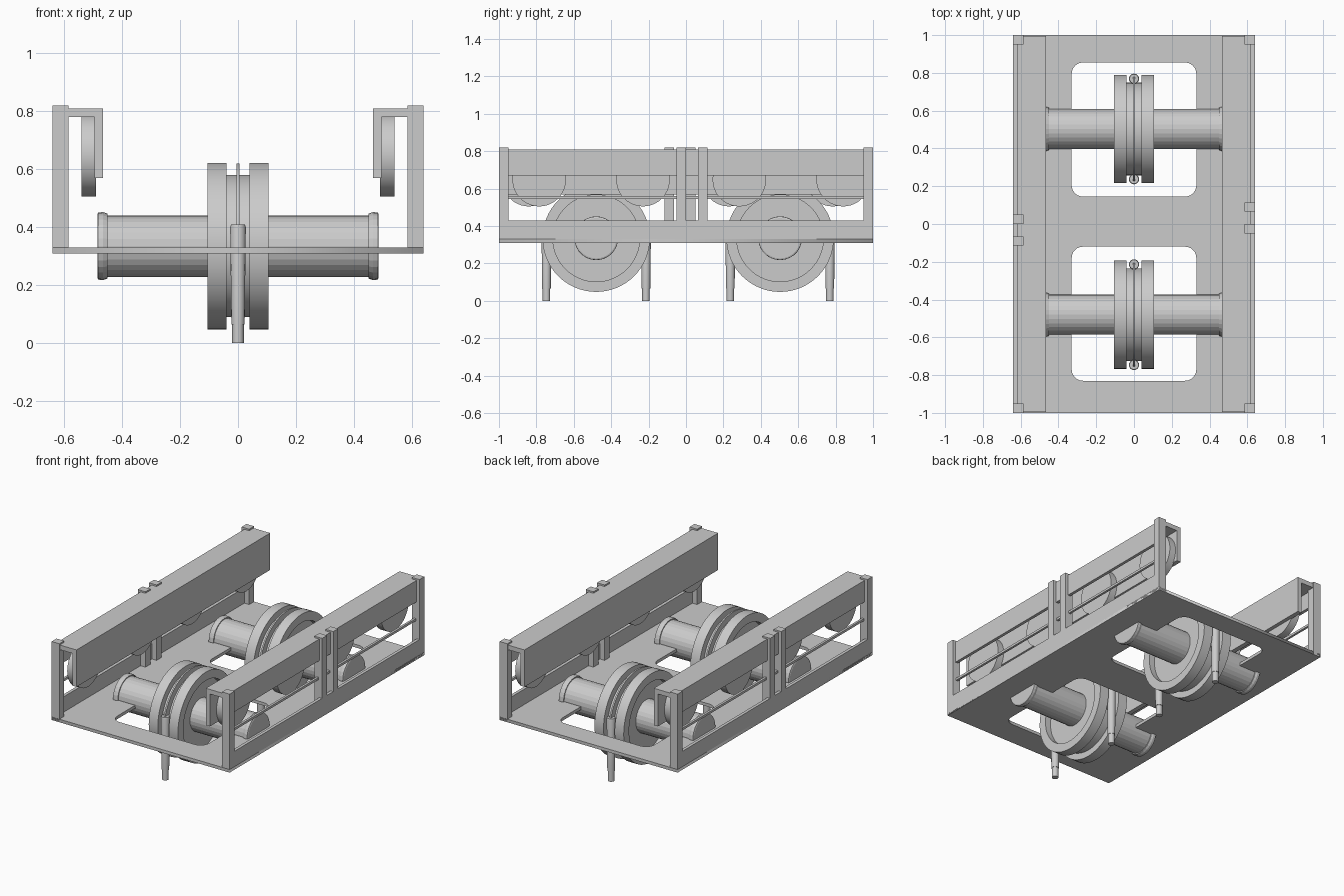
import bpy
import bmesh
from math import pi, cos, sin, radians
from mathutils import Matrix

old = bpy.data.objects.get("Cube")
if old:
    bpy.data.objects.remove(old, do_unlink=True)


def add_object(name, data):
    ob = bpy.data.objects.new(name, data)
    bpy.context.collection.objects.link(ob)
    return ob


def finish(name, bm, smooth=False):
    bmesh.ops.recalc_face_normals(bm, faces=bm.faces)
    mesh = bpy.data.meshes.new(name)
    bm.to_mesh(mesh)
    bm.free()
    ob = add_object(name, mesh)
    if smooth:
        bpy.ops.object.select_all(action='DESELECT')
        ob.select_set(True)
        bpy.context.view_layer.objects.active = ob
        bpy.ops.object.shade_smooth_by_angle(angle=radians(30))
    return ob


def box(name, xs, ys, zs):
    bm = bmesh.new()
    bmesh.ops.create_cube(bm, size=1)
    spans = (xs, ys, zs)
    for v in bm.verts:
        v.co = [a + (b - a) * (c + 0.5) for (a, b), c in zip(spans, v.co)]
    return finish(name, bm)


def lathe(name, profile, centre, axis='X', sides=64, smooth=True):
    """Spin (position, radius) points around an axis."""
    bm = bmesh.new()
    rings = [[bm.verts.new((r * cos(2 * pi * i / sides), r * sin(2 * pi * i / sides), h))
              for i in range(sides)] for h, r in profile]
    for a, b in zip(rings, rings[1:]):
        for i in range(sides):
            j = (i + 1) % sides
            bm.faces.new((a[i], a[j], b[j], b[i]))
    bm.faces.new(rings[0])
    bm.faces.new(rings[-1])
    if axis == 'X':
        bm.transform(Matrix.Rotation(pi / 2, 4, 'Y'))
    bm.transform(Matrix.Translation(centre))
    return finish(name, bm, smooth)


def outline(curve, xs, ys, radius=0.0):
    """Add a rectangle, optionally round-cornered, to a flat curve."""
    pts = []
    steps = 6 if radius else 0
    for k, (sx, sy) in enumerate(((1, 1), (0, 1), (0, 0), (1, 0))):
        cx = xs[sx] + radius * (1 - 2 * sx)
        cy = ys[sy] + radius * (1 - 2 * sy)
        for s in range(steps + 1):
            t = pi / 2 * (k + s / max(steps, 1))
            pts.append((cx + radius * cos(t), cy + radius * sin(t)))
    spline = curve.splines.new('POLY')
    spline.points.add(len(pts) - 1)
    for p, (x, y) in zip(spline.points, pts):
        p.co = (x, y, 0, 1)
    spline.use_cyclic_u = True


# Floor plate with two rounded windows
flat = bpy.data.curves.new("floor_plate", 'CURVE')
flat.dimensions = '2D'
flat.fill_mode = 'BOTH'
flat.extrude = 0.01
outline(flat, (-0.64, 0.64), (-1, 1))
outline(flat, (-0.33, 0.33), (0.145, 0.855), 0.06)
outline(flat, (-0.33, 0.33), (-0.83, -0.12), 0.06)
floor = add_object("floor_plate", flat)
floor.location.z = 0.32
bpy.ops.object.select_all(action='DESELECT')
floor.select_set(True)
bpy.context.view_layer.objects.active = floor
bpy.ops.object.convert(target='MESH')

# Side frames: the second is the first turned half a circle
for side, s in (("left", 1), ("right", -1)):
    def part(name, xs, ys, zs):
        return box(f"{side}_{name}", sorted(s * x for x in xs),
                   sorted(s * y for y in ys), zs)

    part("lower_rail", (0.62, 0.64), (-1, 1), (0.31, 0.43))
    part("beam_top", (0.465, 0.62), (-0.995, 0.995), (0.78, 0.81))
    part("beam_inner_web", (0.465, 0.495), (-0.995, 0.995), (0.57, 0.78))
    part("beam_outer_web", (0.60, 0.62), (-0.995, 0.995), (0.67, 0.78))
    part("guard_rod", (0.60, 0.615), (-0.97, 0.97), (0.545, 0.56))
    for y in (-0.975, -0.025, 0.09, 0.975):
        part("post", (0.585, 0.64), (y - 0.025, y + 0.025), (0.31, 0.82))
    for y in (-0.785, -0.23, 0.285, 0.84):
        lathe(f"{side}_idler_wheel", [(-0.025, 0.143), (0.025, 0.143)],
              (s * 0.515, s * y, 0.648), sides=40)

# Main grooved wheels with axles, ropes and guide pins
wheel_half = [(0.065, 0.12), (0.065, 0.232), (0.105, 0.232), (0.105, 0.287),
              (0.04, 0.287), (0.04, 0.245)]
axle_half = [(0.485, 0.108), (0.482, 0.116), (0.465, 0.117), (0.45, 0.112), (0.45, 0.106)]


def mirrored(half):
    return half + [(-h, r) for h, r in reversed(half)]


for label, y in (("front", -0.48), ("rear", 0.503)):
    centre = (0, y, 0.335)
    lathe(f"{label}_wheel", mirrored(wheel_half), centre)
    lathe(f"{label}_axle", mirrored(axle_half), centre, sides=28, smooth=False)

    # Rope strip arched over the groove
    bm = bmesh.new()
    loops = []
    for i in range(33):
        t = pi * i / 32
        loops.append([bm.verts.new((x, y + r * cos(t), 0.335 + r * sin(t)))
                      for x, r in ((-0.005, 0.24), (0.005, 0.24),
                                   (0.005, 0.285), (-0.005, 0.285))])
    for a, b in zip(loops, loops[1:]):
        for k in range(4):
            bm.faces.new((a[k], a[k - 1], b[k - 1], b[k]))
    bm.faces.new(loops[0])
    bm.faces.new(loops[-1])
    finish(f"{label}_rope", bm, True)

    for d in (-0.266, 0.266):
        lathe(f"{label}_guide_pin",
              [(0, 0.02), (0.065, 0.02), (0.065, 0.023), (0.40, 0.027), (0.41, 0.024)],
              (0, y + d, 0), axis='Z', sides=16)
